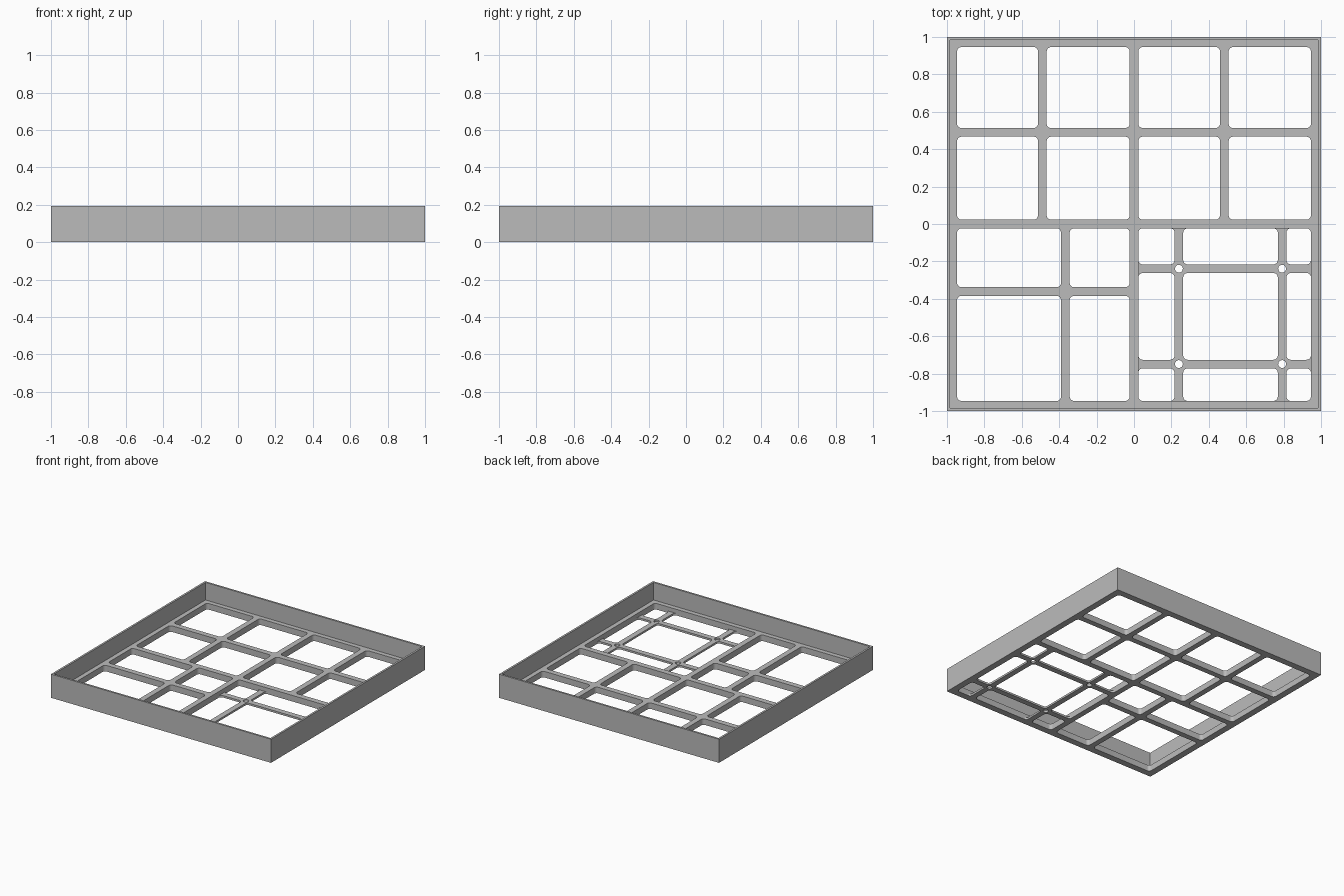
import bpy, bmesh, math

if "Cube" in bpy.data.objects:
    bpy.data.objects.remove(bpy.data.objects["Cube"], do_unlink=True)

HEIGHT, FLOOR, THIN = 0.194, 0.05, 0.016
WALL, EDGE, BAR, RADIUS = 0.984, 0.946, 0.023, 0.024

grey = bpy.data.materials.new("plain grey")
grey.use_nodes = True
grey.diffuse_color = (0.5, 0.5, 0.5, 1)
grey.node_tree.nodes["Principled BSDF"].inputs["Base Color"].default_value = (0.5, 0.5, 0.5, 1)


def prism(bm, outline, z0, z1):
    """Straight-sided solid from a counter-clockwise outline."""
    low = [bm.verts.new((x, y, z0)) for x, y in outline]
    high = [bm.verts.new((x, y, z1)) for x, y in outline]
    bm.faces.new(low[::-1])
    bm.faces.new(high)
    n = len(low)
    for i in range(n):
        j = (i + 1) % n
        bm.faces.new((low[i], low[j], high[j], high[i]))


def rounded(x0, x1, y0, y1, r=RADIUS, steps=6):
    corners = ((x1 - r, y1 - r), (x0 + r, y1 - r), (x0 + r, y0 + r), (x1 - r, y0 + r))
    return [(cx + r * math.cos(a), cy + r * math.sin(a))
            for k, (cx, cy) in enumerate(corners)
            for a in [math.pi / 2 * (k + s / steps) for s in range(steps + 1)]]


def square(s):
    return [(-s, -s), (s, -s), (s, s), (-s, s)]


def make(name, solids):
    bm = bmesh.new()
    for outline, z0, z1 in solids:
        prism(bm, outline, z0, z1)
    mesh = bpy.data.meshes.new(name)
    bm.to_mesh(mesh)
    bm.free()
    mesh.materials.append(grey)
    obj = bpy.data.objects.new(name, mesh)
    bpy.context.collection.objects.link(obj)
    return obj


def spans(low, high, bars):
    """Openings left between bars, given the bar centres."""
    starts = [low] + [b + BAR for b in bars]
    ends = [b - BAR for b in bars] + [high]
    return list(zip(starts, ends))


def openings(xs, ys):
    return [rounded(*x, *y) for x in xs for y in ys]


# Thick grid: eight equal cells at the back, four unequal cells at front right
holes = openings(spans(-EDGE, EDGE, (-0.49, 0, 0.483)), spans(BAR, EDGE, (0.49,)))
holes += openings(spans(-EDGE, -BAR, (-0.367,)), spans(-EDGE, -BAR, (-0.361,)))

# Thin grid in the recessed quarter, with a round hole at each crossing
cross_x, cross_y = (0.24, 0.792), (-0.749, -0.239)
thin_holes = openings(spans(BAR, EDGE, cross_x), spans(-EDGE, -BAR, cross_y))
ring = [math.tau * i / 24 for i in range(24)]
thin_holes += [[(x + 0.021 * math.cos(a), y + 0.021 * math.sin(a)) for a in ring]
               for x in cross_x for y in cross_y]

tray = make("tray", [(square(1), 0, HEIGHT)])
cutters = [
    make("cavity_cutter", [(square(WALL), FLOOR, 1)]),
    make("recess_cutter", [(rounded(BAR, EDGE, -EDGE, -BAR), THIN, 0.1)]),
    make("opening_cutter", [(h, -0.1, 0.1) for h in holes + thin_holes]),
]
for cutter in cutters:
    cutter.hide_render = True
    mod = tray.modifiers.new(cutter.name, 'BOOLEAN')
    mod.operation, mod.solver, mod.object = 'DIFFERENCE', 'EXACT', cutter

# Bake the cuts and drop the cutters
bpy.context.view_layer.update()
baked = bpy.data.meshes.new_from_object(tray.evaluated_get(bpy.context.evaluated_depsgraph_get()))
tray.modifiers.clear()
tray.data = baked
for cutter in cutters:
    bpy.data.objects.remove(cutter, do_unlink=True)

bpy.ops.object.select_all(action='DESELECT')
tray.select_set(True)
bpy.context.view_layer.objects.active = tray
bpy.ops.object.shade_smooth_by_angle(angle=math.radians(30))
